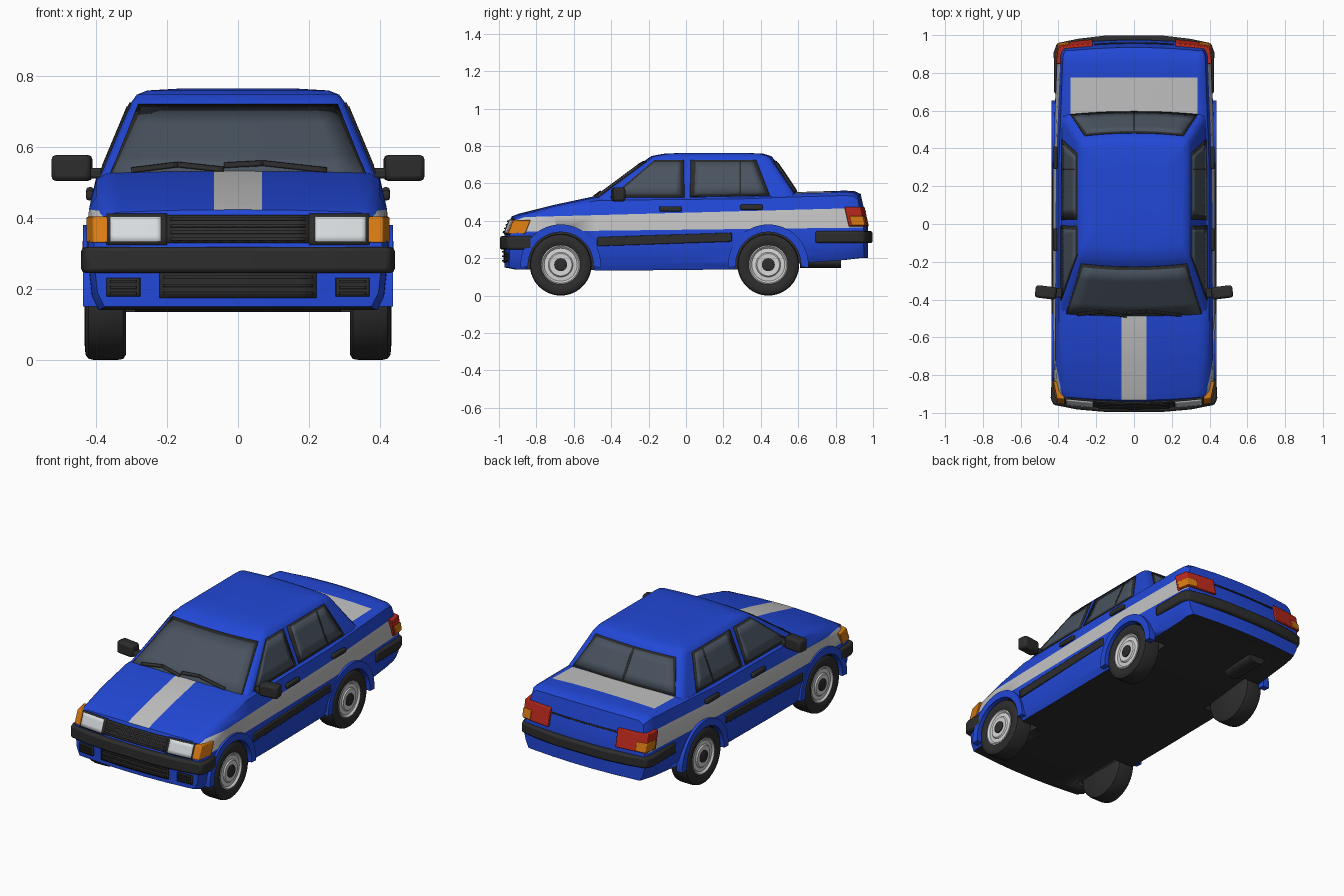
import bpy, bmesh, math
from mathutils import Matrix, Vector

if "Cube" in bpy.data.objects:
    bpy.data.objects.remove(bpy.data.objects["Cube"])

def mat(name, r, g, b):
    m = bpy.data.materials.new(name)
    m.diffuse_color = (r, g, b, 1)
    m.use_nodes = True
    m.node_tree.nodes["Principled BSDF"].inputs["Base Color"].default_value = m.diffuse_color
    return m

BLUE = mat("blue_paint", .016, .065, .68)
STRIPE = mat("silver_stripe", .54, .54, .54)
BLACK = mat("black_trim", .026, .026, .026)
GLASS = mat("tinted_glass", .067, .087, .115)
LAMP = mat("clear_lamp", .68, .71, .73)
ORANGE = mat("orange_lamp", .70, .20, .006)
RED = mat("red_lamp", .50, .022, .012)
RIM = mat("wheel_grey", .66, .66, .66)

def finish(name, bm, mats, angle=35, bevel=0, thick=0):
    bmesh.ops.recalc_face_normals(bm, faces=bm.faces[:])
    me = bpy.data.meshes.new(name)
    bm.to_mesh(me)
    bm.free()
    for m in mats:
        me.materials.append(m)
    ob = bpy.data.objects.new(name, me)
    bpy.context.collection.objects.link(ob)
    bpy.ops.object.select_all(action='DESELECT')
    ob.select_set(True)
    bpy.context.view_layer.objects.active = ob
    bpy.ops.object.shade_smooth_by_angle(angle=math.radians(angle))
    if thick:
        md = ob.modifiers.new("thick", 'SOLIDIFY')
        md.thickness, md.offset = thick, 0
    if bevel:
        md = ob.modifiers.new("bevel", 'BEVEL')
        md.width, md.segments = bevel, 2
    return ob

def loft(bm, rings, closed=True):
    vs = [[bm.verts.new(p) for p in r] for r in rings]
    n = len(vs[0])
    for a, b in zip(vs, vs[1:]):
        for i in range(n if closed else n - 1):
            j = (i + 1) % n
            bm.faces.new((a[i], a[j], b[j], b[i]))
    return vs

def prism(name, pts, lo, hi, m, axis='z', sides=(1, -1), bevel=0, slant=0):
    """Extrude a plan outline (x,y) in z, or a side outline (y,z) in x."""
    bm = bmesh.new()
    for s in sides:
        rings = []
        for h in (lo, hi):
            if axis == 'z':
                rings.append([(s * a, b + slant * (h - lo), h) for a, b in pts])
            else:
                rings.append([(s * h, a, b) for a, b in pts])
        vs = loft(bm, rings)
        bm.faces.new(vs[0])
        bm.faces.new(vs[1])
    return finish(name, bm, [m], bevel=bevel)

def plate(name, quad, f, m, thick=.006, n=10, sides=(1,)):
    """Thin plate: a quad in 2D, mapped onto a surface."""
    bm = bmesh.new()
    a, b, c, d = [Vector(q) for q in quad]
    for s in sides:
        rows = []
        for j in range(5):
            l, r = a.lerp(d, j / 4), b.lerp(c, j / 4)
            row = [f(*l.lerp(r, i / n)) for i in range(n + 1)]
            rows.append([(s * x, y, z) for x, y, z in row])
        loft(bm, rows, False)
    return finish(name, bm, [m], thick=thick)

def rect(x0, x1, z0, z1):
    return [(x0, z0), (x1, z0), (x1, z1), (x0, z1)]

def box(name, c, size, m, bevel=.008, rot=0):
    bm = bmesh.new()
    for s in (1, -1):
        M = Matrix.Translation((s * c[0], c[1], c[2])) @ Matrix.Rotation(s * rot, 4, 'Z') @ Matrix.Diagonal((*size, 1))
        bmesh.ops.create_cube(bm, size=1, matrix=M)
    return finish(name, bm, [m], bevel=bevel)

clamp = lambda v: max(0, min(1, v))
BOW = .03
def end_shift(x, z, s):
    k = .4 * max(0, z - .33) if s < 0 else .22 * max(0, z - .36)
    return BOW * (1 - (x / .43) ** 2), -k
front = lambda x, z: (x, -(.943 + sum(end_shift(x, z, -1))), z)
rear = lambda x, z: (x, .948 + sum(end_shift(x, z, 1)), z)

# Lower body: lofted sections (y, bottom, top, half width)
stations = [(-.94, .15, .415, .405), (-.90, .14, .43, .42), (-.7, .14, .478, .43), (-.48, .135, .525, .43),
            (-.2, .135, .53, .43), (.3, .14, .535, .43), (.58, .17, .545, .42), (.85, .19, .553, .41),
            (.91, .2, .55, .408), (.945, .2, .535, .395)]
bm = bmesh.new()
rings = []
for y, zb, zt, w in stations:
    half = [(w - .03, zb), (w - .01, zb + .04), (w, .28), (w, .33), (w - .012, min(.43, zt - .04)),
            (w - .032, zt - .018), (w - .06, zt), (w * .45, zt + .006)]
    rings.append([(x, y, z) for x, z in half] + [(0, y, zt + .008)] + [(-x, y, z) for x, z in half[::-1]])
vs = loft(bm, rings)
for r in (vs[0], vs[-1]):
    for i in range(7):
        bm.faces.new((r[i], r[i + 1], r[15 - i], r[16 - i]))
    bm.faces.new((r[7], r[8], r[9]))
cuts = [((x, 0, 0), (1, 0, 0)) for x in (-.335, -.2, -.067, .067, .2, .335)]
cuts += [((0, .58, 0), (0, 1, 0)), ((0, .775, 0), (0, 1, 0)),
         ((0, 0, .443), (0, -.027, 1)), ((0, 0, .352), (0, -.012, 1))]
for co, no in cuts:
    bmesh.ops.bisect_plane(bm, geom=bm.verts[:] + bm.edges[:] + bm.faces[:], dist=1e-5, plane_co=co, plane_no=no)
bmesh.ops.recalc_face_normals(bm, faces=bm.faces[:])
for f in bm.faces:
    c, n = f.calc_center_median(), f.normal
    if n.z < -.8:
        f.material_index = 2
    elif abs(n.x) > .6 and .352 + .012 * c.y < c.z < .443 + .027 * c.y:
        f.material_index = 1
    elif n.z > .7 and abs(c.x) < .067 and c.y < -.3:
        f.material_index = 1
    elif n.z > .7 and abs(c.x) < .335 and .58 < c.y < .775:
        f.material_index = 1
for v in bm.verts:
    s = 1 if v.co.y > 0 else -1
    bow, lean = end_shift(v.co.x, v.co.z, s)
    a = abs(v.co.y)
    if a > .85:
        v.co.y += s * (bow * clamp((a - .85) / .09) + lean * clamp((a - .85) / .09))
body = finish("lower_body", bm, [BLUE, STRIPE, BLACK])

# Wheel wells
AXLES = (-.67, .44)
bm = bmesh.new()
for y in AXLES:
    for s in (1, -1):
        M = Matrix.Translation((s * .45, y, .165)) @ Matrix.Rotation(math.pi / 2, 4, 'Y')
        bmesh.ops.create_cone(bm, cap_ends=True, segments=48, radius1=.18, radius2=.18, depth=.32, matrix=M)
for f in bm.faces:
    f.material_index = 2
cutter = finish("wheel_well_cutter", bm, [BLUE, STRIPE, BLACK])
cutter.hide_render = True
md = body.modifiers.new("wells", 'BOOLEAN')
md.operation, md.solver, md.object = 'DIFFERENCE', 'EXACT', cutter
bpy.context.view_layer.objects.active = body
bpy.ops.object.modifier_apply(modifier="wells")
bpy.data.objects.remove(cutter)

# Cabin: stacked rings (z, half width, front y, rear y)
levels = [(.51, .39, -.485, .60), (.725, .30, -.195, .455), (.746, .285, -.165, .435),
          (.758, .255, -.10, .395), (.763, .17, 0, .3)]
bm = bmesh.new()
rings = []
for z, w, yf, yr in levels:
    us = [-.94 + 1.88 * i / 10 for i in range(11)]
    fr = [(u * w, yf - .02 * (1 - u * u), z) for u in us]
    bk = [(u * w, yr + .02 * (1 - u * u), z) for u in us[::-1]]
    corner = lambda s, y, d: [(s * w * .985, y + d * .012, z), (s * w, y + d * .04, z)]
    rings.append(fr + corner(1, yf, 1) + corner(1, yr, -1)[::-1] + bk + corner(-1, yr, -1) + corner(-1, yf, 1)[::-1])
vs = loft(bm, rings)
bm.faces.new(vs[0])
bm.faces.new(vs[-1])
finish("cabin", bm, [BLUE], angle=40)

# Windows
T = lambda z: (z - .51) / .215
hw = lambda z: .39 - .09 * T(z)
screen = lambda x, z: (x, -.485 + .29 * T(z) - .02 * (1 - (x / hw(z)) ** 2) - .002, z + .001)
back = lambda x, z: (x, .60 - .145 * T(z) + .02 * (1 - (x / hw(z)) ** 2) + .002, z + .001)
side = lambda y, z: (hw(z) + .002, y, z)
trap = lambda a, b, z0, z1: [(-a, z0), (a, z0), (b, z1), (-b, z1)]
plate("windscreen_seal", trap(.363, .28, .512, .717), screen, BLACK)
plate("windscreen", trap(.352, .27, .522, .706), screen, GLASS, .0095)
plate("rear_window_seal", trap(.335, .262, .55, .717), back, BLACK)
plate("rear_window", trap(.322, .25, .56, .706), back, GLASS, .0095)
plate("rear_window_divider", rect(-.006, .006, .56, .706), back, BLACK, .0115, 2)
LR = (1, -1)
plate("front_door_seal", [(-.405, .525), (-.008, .525), (-.012, .724), (-.168, .724)], side, BLACK, sides=LR)
plate("front_door_window", [(-.372, .538), (-.028, .538), (-.03, .712), (-.172, .712)], side, GLASS, .0095, sides=LR)
plate("rear_door_seal", [(.022, .528), (.448, .535), (.375, .724), (.024, .724)], side, BLACK, sides=LR)
plate("rear_door_window", [(.045, .54), (.425, .546), (.36, .712), (.052, .712)], side, GLASS, .0095, sides=LR)
plate("rear_door_window_bar", rect(.285, .295, .545, .712), side, BLACK, .0115, 2, sides=LR)

# Wipers
for name, pts in (("wiper_a", ((-.3, .53), (-.17, .546), (-.04, .532))), ("wiper_b", ((-.04, .544), (.07, .55), (.25, .53)))):
    for k in (0, 1):
        (xa, za), (xb, zb) = pts[k], pts[k + 1]
        quad = [(xa, za - .005), (xb, zb - .005), (xb, zb + .005), (xa, za + .005)]
        plate(name, quad, lambda x, z: (x, screen(x, z)[1] - .01, z + .003), BLACK, .009, 6)

# Bumpers
def bumper(name, path, z0, z1):
    prism(name, path + [(-x, y) for x, y in path[::-1]], z0, z1, BLACK, sides=(1,), bevel=.012)
bumper("front_bumper", [(.38, -.88), (.412, -.82), (.436, -.82), (.441, -.92), (.428, -.957), (.3, -.982), (.15, -.995)], .245, .318)
bumper("rear_bumper", [(.36, .86), (.39, .69), (.424, .69), (.425, .91), (.408, .957), (.3, .98), (.15, .998)], .28, .345)

# Lamps
plate("headlamp_surround", rect(.2, .37, .325, .41), front, BLACK, .008, sides=LR)
plate("headlamp", rect(.217, .36, .333, .402), lambda x, z: (x, front(x, z)[1] - .004, z), LAMP, .009, sides=LR)
prism("front_indicator", [(.366, -.957), (.408, -.95), (.427, -.86), (.366, -.86)], .33, .403, ORANGE, slant=.4, bevel=.004)
prism("tail_lamp", [(.22, .978), (.32, .968), (.402, .955), (.413, .87), (.22, .87)], .37, .473, RED, slant=-.22, bevel=.004)
prism("rear_indicator", [(.345, .967), (.405, .957), (.416, .885), (.345, .885)], .375, .425, ORANGE, slant=-.22, bevel=.003)

# Grilles with slats
def grille(name, x0, x1, z0, z1, count, sides=(1,)):
    plate(name, rect(x0, x1, z0, z1), front, BLACK, .008, sides=sides)
    for i in range(count):
        z = z0 + (z1 - z0) * (i + .5) / count
        plate(name + "_slat", rect(x0 + .01, x1 - .01, z - .004, z + .004),
              lambda x, z: (x, front(x, z)[1] - .006, z), BLACK, .009, sides=sides)
grille("main_grille", -.2, .2, .33, .406, 4)
grille("lower_grille", -.22, .22, .175, .245, 3)
grille("side_vent", .275, .37, .178, .23, 3, LR)
plate("rear_panel_line", rect(-.21, .21, .445, .452), rear, BLACK)

# Rub strips, handles, mirrors, exhaust
prism("door_rub_strip", [(-.475, .264), (.245, .288), (.245, .336), (-.475, .312)], .42, .438, BLACK, 'x', bevel=.005)
box("front_door_handle", (.417, -.083, .463), (.022, .12, .028), BLACK)
box("rear_door_handle", (.416, .35, .472), (.022, .12, .028), BLACK)
box("door_mirror", (.467, -.362, .54), (.112, .066, .074), BLACK, .014, .12)
box("mirror_stalk", (.397, -.365, .525), (.07, .05, .03), BLACK)
bm = bmesh.new()
M = Matrix.Translation((-.2, .72, .178)) @ Matrix.Rotation(math.pi / 2, 4, 'X') @ Matrix.Diagonal((1.8, 1, 1, 1))
bmesh.ops.create_cone(bm, cap_ends=True, segments=20, radius1=.03, radius2=.03, depth=.22, matrix=M)
finish("exhaust_box", bm, [BLACK])

# Wheels and arch flares
def lathe(name, profile, y, m, n=48):
    bm = bmesh.new()
    for s in (1, -1):
        rings = [[(s * x, y + r * math.cos(2 * math.pi * i / n), .165 + r * math.sin(2 * math.pi * i / n))
                  for i in range(n)] for x, r in profile]
        vs = loft(bm, rings)
        bm.faces.new(vs[0])
        bm.faces.new(vs[-1])
    return finish(name, bm, [m])

for end, y in zip(("front", "rear"), AXLES):
    lathe(end + "_tyre", [(.315, .15), (.323, .162), (.34, .165), (.405, .165), (.421, .161), (.429, .15), (.431, .125), (.422, .104), (.40, .10)], y, BLACK)
    lathe(end + "_rim", [(.39, .104), (.424, .104), (.426, .098), (.416, .088), (.418, .066), (.425, .06), (.423, .036)], y, RIM)
    lathe(end + "_hub", [(.41, .035), (.428, .035), (.431, .03), (.431, .012)], y, BLACK, 24)
    arc = [math.radians(-4 + 188 * i / 32) for i in range(33)]
    ring = [(y + r * math.cos(a), .165 + r * math.sin(a)) for r, seq in ((.215, arc), (.174, arc[::-1])) for a in seq]
    prism(end + "_arch_flare", ring, .395, .436, BLUE, 'x')
